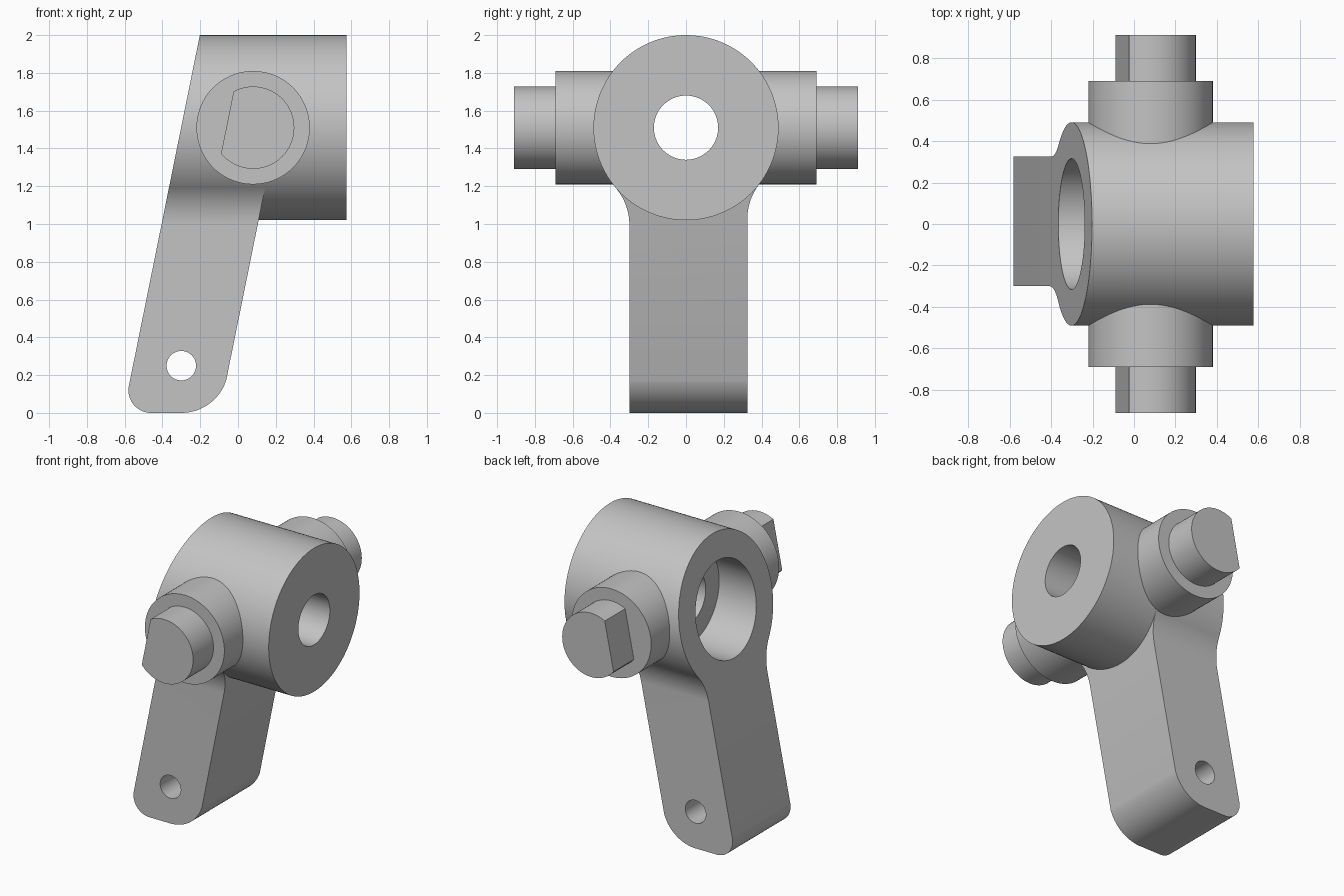
import bpy
import bmesh
import math
from mathutils import Vector

if "Cube" in bpy.data.objects:
    bpy.data.objects.remove(bpy.data.objects["Cube"], do_unlink=True)

grey = bpy.data.materials.new("plain_grey")
grey.use_nodes = True
GREY = (0.55, 0.55, 0.55, 1)
grey.diffuse_color = GREY
grey.node_tree.nodes["Principled BSDF"].inputs["Base Color"].default_value = GREY

# Shared dimensions
AXIS_Z = 1.51                      # height of barrel and stub axes
STUB_X = 0.08
BARREL_R = 0.49
LEAN = 0.2025                      # x shift per unit of height
SLANT = Vector((-1, 0, LEAN)).normalized()
TILT = math.degrees(math.atan(LEAN))


def arc(cu, cv, r, start, end, steps=24):
    """Points along an arc, angles in degrees."""
    angles = [math.radians(start + (end - start) * i / steps) for i in range(steps + 1)]
    return [(cu + r * math.cos(a), cv + r * math.sin(a)) for a in angles]


def circle(cu, cv, r, steps=96):
    return arc(cu, cv, r, 0, 360, steps)[:-1]


def prism(name, profile, axis, lo, hi, cut=None):
    """Extrude a profile along x or y; cut = (point, outward normal) trims it."""
    def place(u, v, d):
        return (d, u, v) if axis == "x" else (u, d, v)
    bm = bmesh.new()
    face = bm.faces.new([bm.verts.new(place(u, v, lo)) for u, v in profile])
    out = bmesh.ops.extrude_face_region(bm, geom=[face])
    shift = Vector(place(0, 0, hi - lo))
    bmesh.ops.translate(bm, vec=shift,
                        verts=[g for g in out["geom"] if isinstance(g, bmesh.types.BMVert)])
    if cut:
        res = bmesh.ops.bisect_plane(bm, geom=bm.verts[:] + bm.edges[:] + bm.faces[:],
                                     plane_co=cut[0], plane_no=cut[1], clear_outer=True)
        rim = [g for g in res["geom_cut"] if isinstance(g, bmesh.types.BMEdge)]
        bmesh.ops.edgeloop_fill(bm, edges=rim)
    bmesh.ops.recalc_face_normals(bm, faces=bm.faces[:])
    mesh = bpy.data.meshes.new(name)
    bm.to_mesh(mesh)
    bm.free()
    mesh.materials.append(grey)
    ob = bpy.data.objects.new(name, mesh)
    bpy.context.collection.objects.link(ob)
    return ob


def activate(ob):
    bpy.ops.object.select_all(action="DESELECT")
    ob.select_set(True)
    bpy.context.view_layer.objects.active = ob


def combine(ob, other, operation):
    """Apply a boolean and discard the second object."""
    activate(ob)
    mod = ob.modifiers.new("combine", "BOOLEAN")
    mod.operation, mod.solver, mod.object = operation, "EXACT", other
    bpy.ops.object.modifier_apply(modifier=mod.name)
    bpy.data.objects.remove(other, do_unlink=True)


def finish(ob):
    activate(ob)
    bpy.ops.object.shade_smooth_by_angle(angle=math.radians(25))


def flare(side, half_width, r=0.3):
    """Fillet that blends one side of the arm into the barrel, bottom to top."""
    cu = half_width + r
    drop = math.sqrt((BARREL_R + r) ** 2 - cu ** 2)
    end = 180 - math.degrees(math.atan2(drop, cu))
    return [(side * u, v) for u, v in arc(cu, AXIS_Z - drop, r, 180, end)]


# Barrel with the arm flaring out of its underside
body = prism("barrel_and_arm", circle(0, AXIS_Z, BARREL_R, 128), "x", -0.6, 0.575)
neck = [(-0.30, -0.1), (0.325, -0.1)] + flare(1, 0.325) + flare(-1, 0.30)[::-1]
arm = prism("arm", neck, "x", -0.7, 0.5, cut=((-0.057, 0, 0.2), -SLANT))
combine(body, arm, "UNION")

# Side outline: slanted back face and rounded foot
outline = arc(-0.46, 0.12, 0.12, 180 - TILT, 270)
outline += arc(-0.30, 0.25, 0.25, 270, 360 - TILT)
outline += [(0.8, 0.3), (0.8, 2.2), (-0.578 + LEAN * (2.2 - 0.144), 2.2)]
combine(body, prism("outline", outline, "y", -1, 1), "INTERSECT")

# Through bore, wider counterbore from the slanted face, and foot pin hole
for profile, axis, lo, hi in (
        (circle(0, AXIS_Z, 0.17), "x", -0.9, 0.9),
        (circle(0, AXIS_Z, 0.315), "x", -0.9, -0.03),
        (circle(-0.30, 0.25, 0.078, 48), "y", -1, 1)):
    combine(body, prism("hole", profile, axis, lo, hi), "DIFFERENCE")
finish(body)

# Side shoulders, each carrying a stub with one flat
for label, side in (("front", -1), ("back", 1)):
    lo, hi = sorted((side * 0.35, side * 0.69))
    finish(prism(label + "_shoulder", circle(STUB_X, AXIS_Z, 0.30), "y", lo, hi))
    lo, hi = sorted((side * 0.6, side * 0.91))
    finish(prism(label + "_stub", circle(STUB_X, AXIS_Z, 0.218), "y", lo, hi,
                 cut=((-0.057, 0, 1.535), SLANT)))
